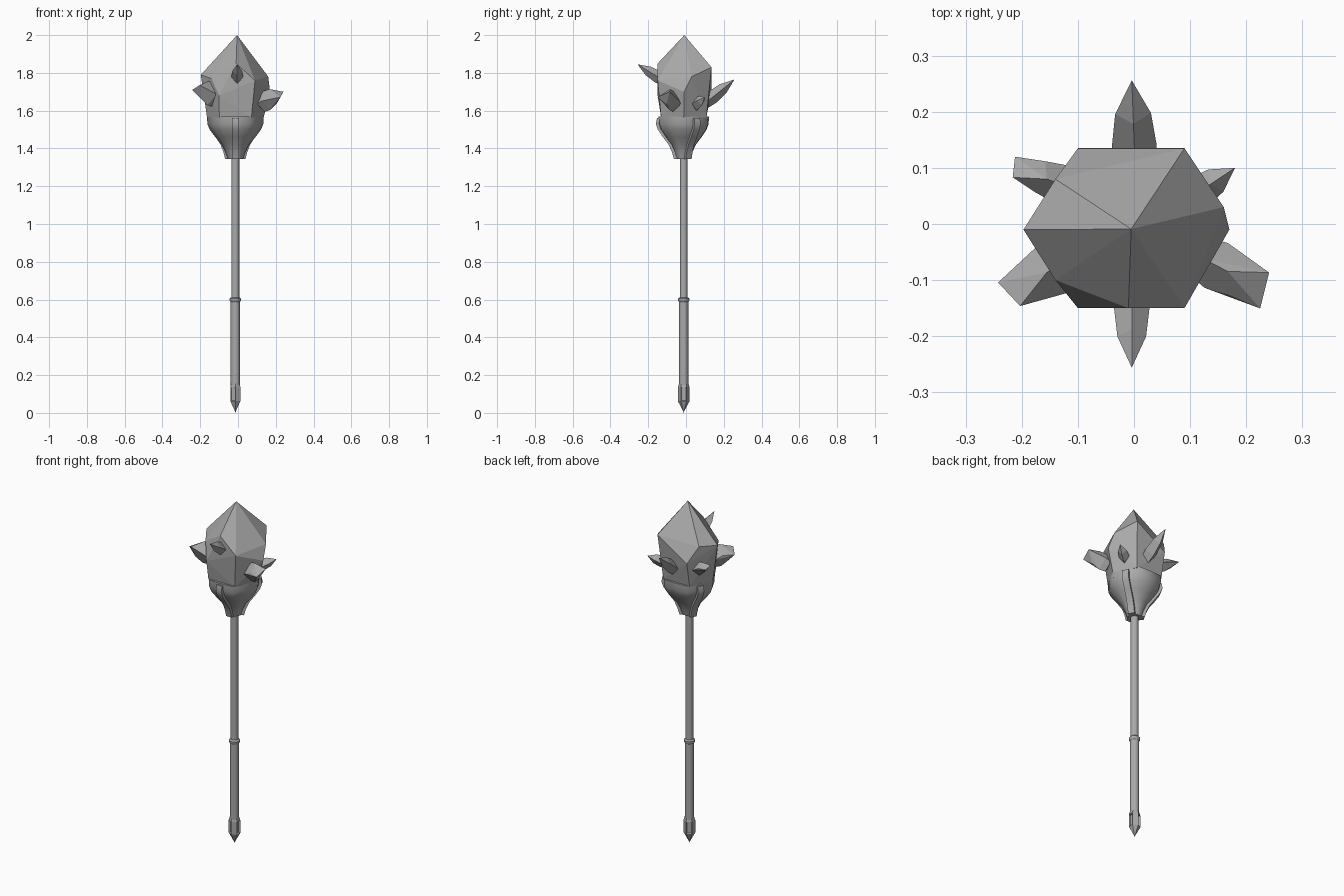
import bpy, bmesh, math
from mathutils import Vector

cube = bpy.data.objects.get("Cube")
if cube:
    bpy.data.objects.remove(cube, do_unlink=True)

# One grey stone and metal colour
grey = bpy.data.materials.new("plain_grey")
grey.use_nodes = True
grey.diffuse_color = (0.4, 0.4, 0.4, 1)
grey.node_tree.nodes["Principled BSDF"].inputs["Base Color"].default_value = (0.4, 0.4, 0.4, 1)

CX, CY = -0.014, -0.012


def finish(name, bm, smooth=None):
    bmesh.ops.recalc_face_normals(bm, faces=bm.faces)
    mesh = bpy.data.meshes.new(name)
    bm.to_mesh(mesh)
    bm.free()
    mesh.materials.append(grey)
    obj = bpy.data.objects.new(name, mesh)
    bpy.context.collection.objects.link(obj)
    if smooth is not None:
        bpy.ops.object.select_all(action='DESELECT')
        obj.select_set(True)
        bpy.context.view_layer.objects.active = obj
        bpy.ops.object.shade_smooth_by_angle(angle=math.radians(smooth))
    return obj


def lathe(profile, sides, phase=0.0, flat=1.0):
    """Stack rings of (radius, z); flat scales every second corner."""
    bm = bmesh.new()
    rings = []
    for r, z in profile:
        ring = []
        for i in range(sides):
            a = phase + math.tau * i / sides
            k = r * (flat if i % 2 else 1.0)
            ring.append(bm.verts.new((CX + k * math.cos(a), CY + k * math.sin(a), z)))
        rings.append(ring)
    for low, high in zip(rings, rings[1:]):
        for i in range(sides):
            j = (i + 1) % sides
            bm.faces.new((low[i], low[j], high[j], high[i]))
    bm.faces.new(rings[0])
    bm.faces.new(rings[-1])
    return bm


def hull(points):
    bm = bmesh.new()
    for p in points:
        bm.verts.new(p)
    out = bmesh.ops.convex_hull(bm, input=bm.verts)
    loose = [v for v in out["geom_interior"] if isinstance(v, bmesh.types.BMVert)]
    bmesh.ops.delete(bm, geom=loose, context='VERTS')
    bmesh.ops.dissolve_limit(bm, angle_limit=math.radians(3), verts=bm.verts, edges=bm.edges)
    return bm


# Shaft, grip and collar
finish("shaft", lathe([(0.021, 0.58), (0.021, 1.36)], 12), 40)
finish("grip", lathe([(0.025, 0.13), (0.025, 0.59)], 12), 40)
finish("collar", lathe([(0.025, 0.588), (0.03, 0.595), (0.03, 0.605), (0.022, 0.612)], 12), 40)

# Pointed pommel with three recessed panels
bm = lathe([(0.003, 0.01), (0.031, 0.062), (0.031, 0.135), (0.025, 0.155)], 6, math.pi / 6)
bm.normal_update()
panels = []
for f in bm.faces:
    c = f.calc_center_median()
    a = math.degrees(math.atan2(c.y - CY, c.x - CX)) % 120
    if 0.07 < c.z < 0.12 and min(a, 120 - a) < 10:
        panels.append(f)
bmesh.ops.recalc_face_normals(bm, faces=bm.faces)
bmesh.ops.inset_individual(bm, faces=panels, thickness=0.005, depth=-0.008)
finish("pommel", bm)
finish("pommel_tip", hull([(CX, CY, 0.0)] + [
    (CX + 0.012 * math.cos(k), CY + 0.012 * math.sin(k), 0.03) for k in (0.5, 2.6, 4.7)]))

# Cup holding the crystal, a rounded hexagon in plan
CUP = [(0.04, 1.343), (0.052, 1.38), (0.072, 1.42), (0.106, 1.46),
       (0.136, 1.50), (0.148, 1.53), (0.15, 1.57)]
finish("cup", lathe(CUP, 12, 0, 0.89), 65)

# Three curved ribs on the cup
for n, angle in enumerate((-90, 30, 150)):
    a = math.radians(angle)
    out = Vector((math.cos(a), math.sin(a), 0))
    side = Vector((-out.y, out.x, 0)) * 0.018
    bm = bmesh.new()
    rings = []
    for r, z in CUP:
        z = min(z, 1.56)
        outer = r * 0.89 + (0.008 if z > 1.55 else 0.016)
        base = Vector((CX, CY, z))
        inner = base + out * (r * 0.7)
        edge = base + out * outer
        rings.append([bm.verts.new(p) for p in
                      (inner - side, edge - side, edge + side, inner + side)])
    for low, high in zip(rings, rings[1:]):
        for i in range(4):
            j = (i + 1) % 4
            bm.faces.new((low[i], low[j], high[j], high[i]))
    bm.faces.new(rings[0])
    bm.faces.new(rings[-1])
    finish("cup_rib_%d" % (n + 1), bm, 40)

# Large faceted crystal: hexagonal base, uneven shoulders, one apex
base = [(CX + x, CY + y, 1.565) for x, y in
        ((0.15, 0), (0.085, 0.12), (-0.085, 0.12), (-0.15, 0), (-0.085, -0.12), (0.085, -0.12))]
shoulders = [(-0.01, -0.15, 1.85), (0.09, -0.15, 1.76), (-0.10, -0.15, 1.68),
             (0.17, -0.01, 1.70), (0.16, 0.03, 1.78), (0.09, 0.135, 1.83),
             (-0.10, 0.135, 1.71), (-0.14, 0.08, 1.80), (-0.197, -0.01, 1.79),
             (-0.14, -0.10, 1.77)]
finish("main_crystal", hull(base + shoulders + [(-0.005, -0.009, 2.0)]))


def shard(name, root, tip, width, height, chisel=0.0):
    """Four-sided crystal, swollen along its middle; chisel widens the tip."""
    root, tip = Vector(root), Vector(tip)
    along = tip - root
    across = along.cross(Vector((0, 0, 1))).normalized()
    up = across.cross(along).normalized()
    points = [tip - across * chisel, tip + across * chisel - up * chisel]
    for t, k in ((0.0, 0.85), (0.25, 1.0), (0.62, 0.8)):
        p = root + along * t
        points += [p + across * width * k, p - across * width * k,
                   p + up * height * k, p - up * height * k]
    finish(name, hull(points))


# Six small shards around the crystal
shard("front_shard", (-0.004, -0.11, 1.755), (-0.004, -0.256, 1.845), 0.032, 0.033)
shard("back_shard", (0.002, 0.10, 1.64), (-0.004, 0.256, 1.765), 0.040, 0.036)
shard("front_left_shard", (0.12, -0.06, 1.635), (0.226, -0.115, 1.70), 0.045, 0.055, 0.032)
shard("back_left_shard", (0.09, 0.04, 1.625), (0.18, 0.10, 1.67), 0.03, 0.034)
shard("front_right_shard", (-0.11, -0.06, 1.67), (-0.217, -0.122, 1.735), 0.052, 0.065, 0.028)
shard("back_right_shard", (-0.10, 0.06, 1.65), (-0.21, 0.10, 1.715), 0.036, 0.036, 0.018)
